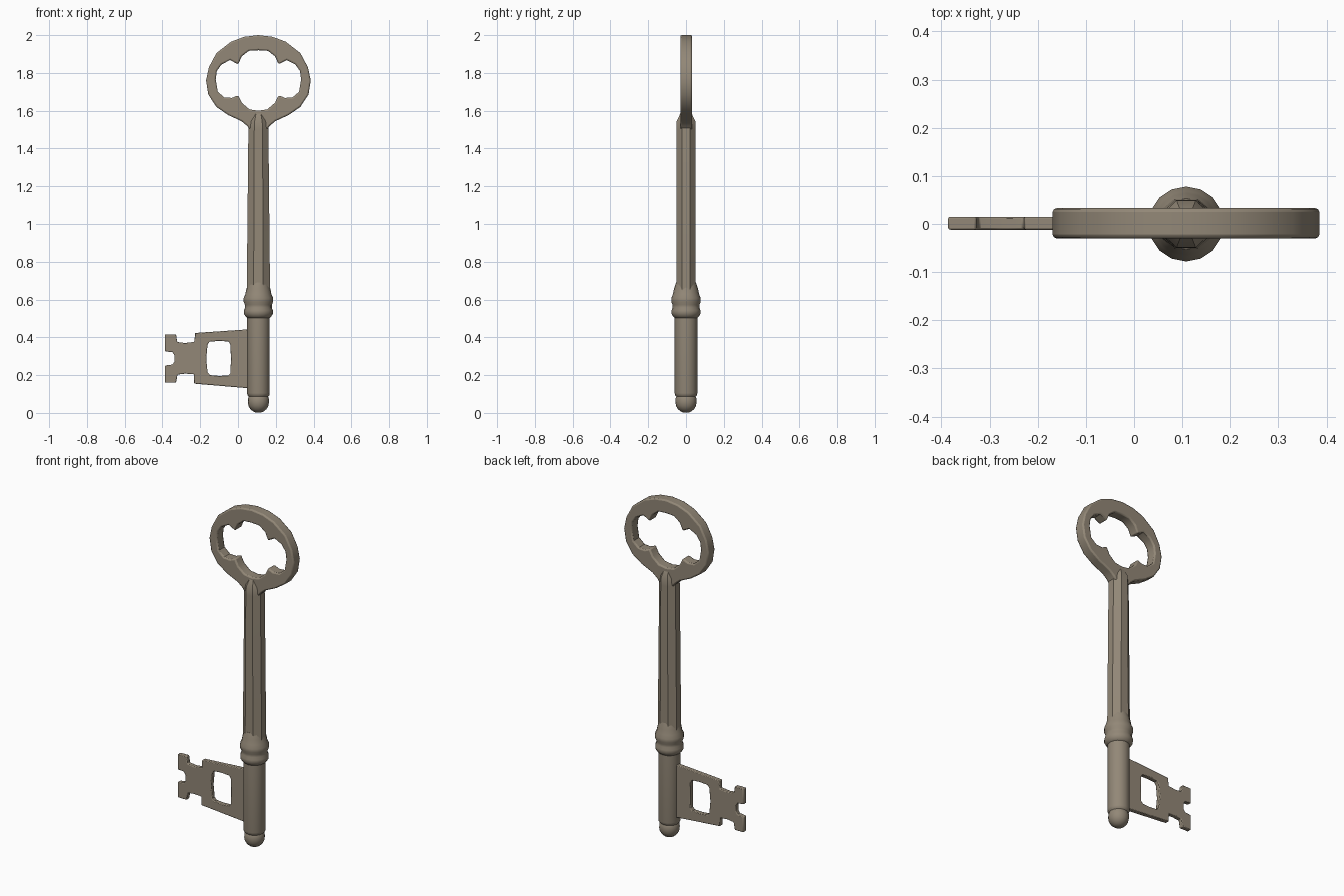
import bpy, bmesh, math

if "Cube" in bpy.data.objects:
    bpy.data.objects.remove(bpy.data.objects["Cube"])

CX = 0.108  # axis of the key stem

metal = bpy.data.materials.new("aged_metal")
metal.diffuse_color = (0.29, 0.245, 0.185, 1)
metal.use_nodes = True
metal.node_tree.nodes["Principled BSDF"].inputs["Base Color"].default_value = metal.diffuse_color


def finish(bm, name, angle=30, bevel=0):
    bmesh.ops.recalc_face_normals(bm, faces=bm.faces)
    me = bpy.data.meshes.new(name)
    bm.to_mesh(me)
    bm.free()
    ob = bpy.data.objects.new(name, me)
    bpy.context.collection.objects.link(ob)
    me.materials.append(metal)
    bpy.ops.object.select_all(action='DESELECT')
    ob.select_set(True)
    bpy.context.view_layer.objects.active = ob
    bpy.ops.object.shade_smooth_by_angle(angle=math.radians(angle))
    if bevel:
        m = ob.modifiers.new("soft_edges", 'BEVEL')
        m.width = bevel
        m.segments = 2
        m.limit_method = 'ANGLE'
        m.angle_limit = math.radians(60)
    return ob


def loft(name, rings, sides, angle=30, turn=0.0):
    """Stack of elliptical rings (z, rx, ry) around the stem axis."""
    bm = bmesh.new()
    loops = []
    for z, rx, ry in rings:
        loops.append([bm.verts.new((CX + rx * math.cos(turn + 2 * math.pi * i / sides),
                                    ry * math.sin(turn + 2 * math.pi * i / sides), z))
                      for i in range(sides)])
    for a, b in zip(loops, loops[1:]):
        for i in range(sides):
            j = (i + 1) % sides
            bm.faces.new((a[i], a[j], b[j], b[i]))
    bm.faces.new(loops[0])
    bm.faces.new(loops[-1])
    return finish(bm, name, angle)


def plate(name, outlines, y0, y1, bevel):
    """Flat plate in the XZ plane: first outline is the rim, the others are holes."""
    bm = bmesh.new()
    for pts in outlines:
        vs = [bm.verts.new((x, y0, z)) for x, z in pts]
        for i, v in enumerate(vs):
            bm.edges.new((v, vs[(i + 1) % len(vs)]))
    bmesh.ops.triangle_fill(bm, use_beauty=True, use_dissolve=False, edges=bm.edges[:])
    ext = bmesh.ops.extrude_face_region(bm, geom=bm.faces[:])
    moved = [g for g in ext["geom"] if isinstance(g, bmesh.types.BMVert)]
    bmesh.ops.translate(bm, verts=moved, vec=(0, y1 - y0, 0))
    return finish(bm, name, 35, bevel)


def mirrored(half):
    """Close a half outline (x relative to the axis) by mirroring it."""
    return ([(CX + x, z) for x, z in half]
            + [(CX - x, z) for x, z in reversed(half) if x > 1e-6])


# Bow: oval handle with a four-lobed opening
bow_rim = [(0, 2.0), (.075, 1.991), (.145, 1.965), (.222, 1.905), (.262, 1.83),
           (.277, 1.76), (.265, 1.685), (.222, 1.62), (.16, 1.577), (.09, 1.545),
           (.06, 1.52), (.045, 1.50)]
bow_hole = [(0, 1.92), (.05, 1.917), (.088, 1.888), (.107, 1.845), (.15, 1.868),
            (.195, 1.845), (.22, 1.81), (.226, 1.765), (.215, 1.70), (.18, 1.67),
            (.14, 1.668), (.107, 1.682), (.088, 1.642), (.047, 1.607), (0, 1.60)]
plate("bow", [mirrored(bow_rim), mirrored(bow_hole)], -.03, .033, .008)

# Stem: eight-sided and slightly tapered, closing into the bow
k = 1 / math.cos(math.pi / 8)
loft("stem", [(z, rx * k, ry * k) for z, rx, ry in
              [(.60, .062, .052), (.70, .061, .051), (1.50, .053, .05),
               (1.545, .048, .049), (1.585, .03, .03)]], 8, turn=math.pi / 8)

# Collar: two beads and a flare up to the stem
collar = [(.50, .056), (.51, .068), (.525, .077), (.542, .077), (.557, .071),
          (.572, .071), (.588, .078), (.608, .078), (.628, .069), (.655, .064),
          (.69, .053)]
loft("collar", [(z, r, r) for z, r in collar], 16, 50)

# Barrel: round lower shaft with a groove and a ball tip
tip = [(.056 - .056 * math.cos(a), .056 * math.sin(a))
       for a in (math.radians(d) for d in (12, 30, 50, 70, 90))]
barrel = tip + [(.077, .055), (.086, .051), (.094, .058), (.105, .06), (.52, .06)]
loft("barrel", [(z, r, r) for z, r in barrel], 16, 40)

# Bit: notched plate with a rounded window
bit_rim = [(.10, .443), (.05, .442), (-.228, .423), (-.23, .376), (-.28, .37),
           (-.322, .375), (-.328, .416), (-.386, .416), (-.386, .325), (-.347, .322),
           (-.336, .305), (-.336, .272), (-.347, .256), (-.386, .251), (-.386, .16),
           (-.328, .16), (-.32, .203), (-.28, .208), (-.233, .205), (-.232, .155),
           (.05, .131), (.10, .128)]
bit_hole = [(-.15, .377), (-.10, .381), (-.05, .378), (-.039, .36), (-.038, .285),
            (-.039, .212), (-.052, .198), (-.10, .196), (-.148, .2), (-.161, .215),
            (-.168, .285), (-.161, .362)]
plate("bit", [bit_rim, bit_hole], -.012, .015, .004)
